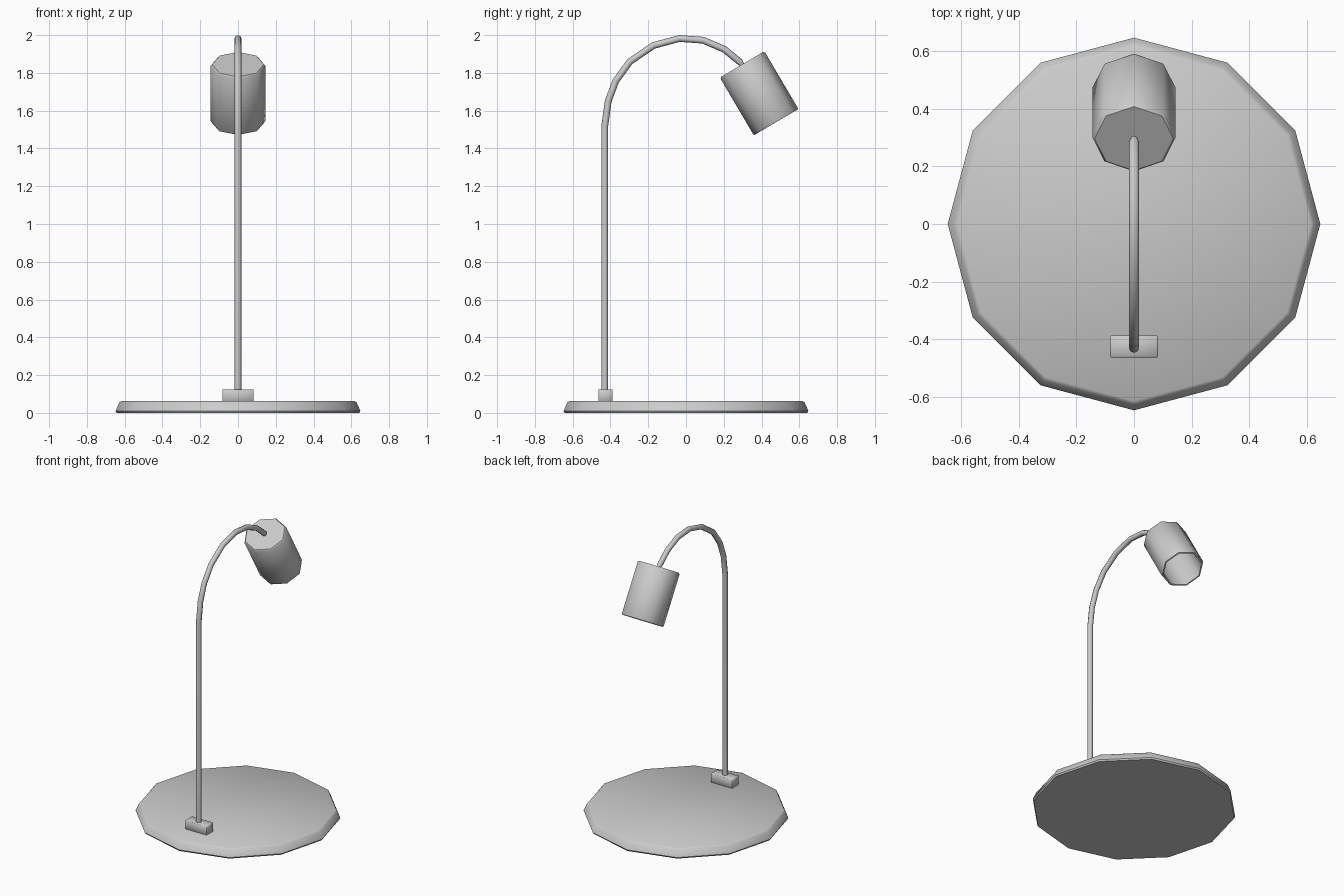
import bpy, bmesh
from math import sin, cos, pi, radians

if "Cube" in bpy.data.objects:
    bpy.data.objects.remove(bpy.data.objects["Cube"])


def finish(name, bm, angle):
    bmesh.ops.recalc_face_normals(bm, faces=bm.faces)
    me = bpy.data.meshes.new(name)
    bm.to_mesh(me)
    bm.free()
    ob = bpy.data.objects.new(name, me)
    bpy.context.collection.objects.link(ob)
    bpy.ops.object.select_all(action='DESELECT')
    ob.select_set(True)
    bpy.context.view_layer.objects.active = ob
    bpy.ops.object.shade_smooth_by_angle(angle=radians(angle))
    return ob


def lathe(name, sides, profile, angle, y_scale=1.0):
    """Polygonal turned solid from (radius, z) pairs, capped at both ends."""
    bm = bmesh.new()
    rings = []
    for r, z in profile:
        rings.append([bm.verts.new((r * cos(2 * pi * i / sides),
                                    r * y_scale * sin(2 * pi * i / sides), z))
                      for i in range(sides)])
    for a, b in zip(rings, rings[1:]):
        for i in range(sides):
            j = (i + 1) % sides
            bm.faces.new((a[i], a[j], b[j], b[i]))
    bm.faces.new(rings[0])
    bm.faces.new(rings[-1])
    return finish(name, bm, angle)


# Twelve-sided base disc with a sloping rim
lathe("base", 12, [(0.642, 0), (0.648, 0.01), (0.628, 0.056), (0.615, 0.064)], 50)

# Small mounting block at the back of the base
bm = bmesh.new()
bmesh.ops.create_cube(bm, size=1)
for v in bm.verts:
    v.co = (v.co.x * 0.166, v.co.y * 0.076 - 0.426, v.co.z * 0.064 + 0.092)
bmesh.ops.bevel(bm, geom=bm.edges[:], offset=0.003, segments=1, affect='EDGES')
finish("mounting_block", bm, 60)

# Bent tube: straight pole and curved neck
path = [(-0.43, 0.10), (-0.43, 1.52), (-0.412, 1.65), (-0.372, 1.757), (-0.297, 1.86),
        (-0.172, 1.945), (-0.035, 1.982), (0.09, 1.973), (0.203, 1.925),
        (0.285, 1.858), (0.299, 1.84)]
cu = bpy.data.curves.new("pole", 'CURVE')
cu.dimensions = '3D'
cu.bevel_depth = 0.018
cu.bevel_resolution = 2
cu.use_fill_caps = True
sp = cu.splines.new('POLY')
sp.points.add(len(path) - 1)
for p, (y, z) in zip(sp.points, path):
    p.co = (0, y, z, 1)
sp.points[-1].radius = 0.6
pole = bpy.data.objects.new("pole", cu)
bpy.context.collection.objects.link(pole)

# Eight-sided hollow shade, open at its lower end
shade = lathe("shade", 8, [(0.137, 0), (0.145, -0.009), (0.145, -0.347), (0.141, -0.355),
                           (0.132, -0.355), (0.130, -0.345), (0.130, -0.014)], 50, 0.945)
shade.location = (0, 0.297, 1.845)
shade.rotation_euler.x = radians(30.5)
